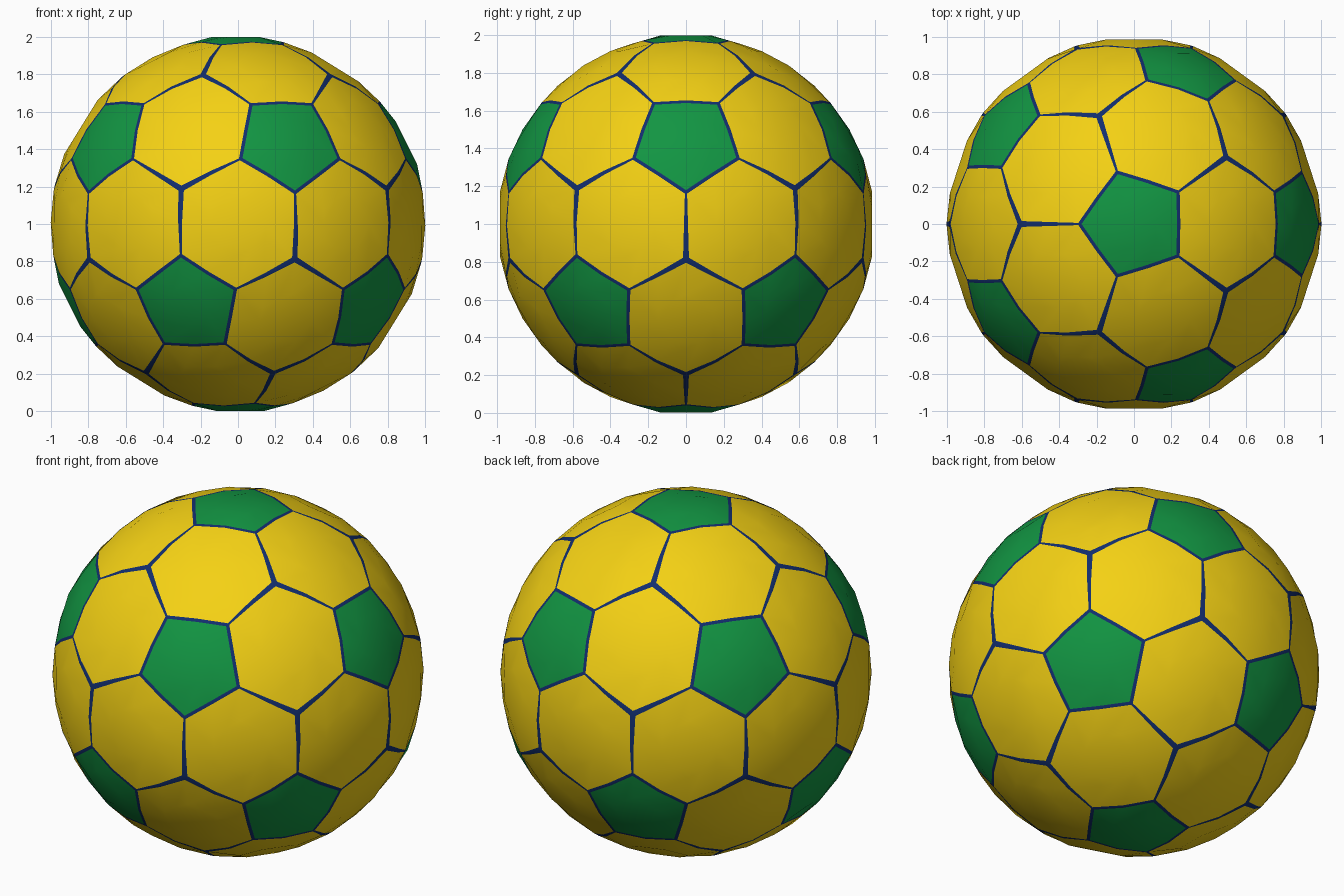
import bpy, bmesh, math
from mathutils import Vector

if "Cube" in bpy.data.objects:
    bpy.data.objects.remove(bpy.data.objects["Cube"])

CENTRE = Vector((0, 0, 1))
PENT_R, HEX_R = 0.28, 0.34      # circumradius of each panel kind
GREEN = (0.006, 0.30, 0.055, 1)
YELLOW = (0.91, 0.64, 0.007, 1)
BLUE = (0.006, 0.027, 0.156, 1)


def finish(bm, name, colour):
    bmesh.ops.recalc_face_normals(bm, faces=bm.faces)
    mesh = bpy.data.meshes.new(name)
    bm.to_mesh(mesh)
    bm.free()
    obj = bpy.data.objects.new(name, mesh)
    obj.location = CENTRE
    bpy.context.collection.objects.link(obj)
    mat = bpy.data.materials.new(name + "_colour")
    mat.diffuse_color = colour
    mat.use_nodes = True
    mat.node_tree.nodes["Principled BSDF"].inputs["Base Color"].default_value = mat.diffuse_color
    mesh.materials.append(mat)
    bpy.ops.object.select_all(action='DESELECT')
    obj.select_set(True)
    bpy.context.view_layer.objects.active = obj
    bpy.ops.object.shade_smooth_by_angle(angle=math.radians(40))
    return obj


def ring(n, normal, toward, radius, scale):
    """Polygon with edge midpoints, one edge facing 'toward', bulged to the ball."""
    u = (toward - normal * toward.dot(normal)).normalized()
    v = normal.cross(u)
    height = math.sqrt(1 - radius * radius)
    corners = []
    for k in range(n):
        a = (k + 0.5) * math.tau / n
        corners.append(normal * height + (u * math.cos(a) + v * math.sin(a)) * radius)
    pts = []
    for k in range(n):
        pts += [corners[k], (corners[k] + corners[(k + 1) % n]).normalized()]
    return [p * scale for p in pts]


def panel(bm, n, normal, toward, radius, crown, rim_points):
    """Curved panel: flat middle polygon and a sloping border."""
    outer = ring(n, normal, toward, radius, 1.0)
    inner = ring(n, normal, toward, radius * 0.5, crown)[::2]
    mids = [(inner[k] + inner[(k + 1) % n]) / 2 for k in range(n)]
    inner = [p for pair in zip(inner, mids) for p in pair]
    rim_points += outer
    vo = [bm.verts.new(p) for p in outer]
    vi = [bm.verts.new(p) for p in inner]
    m = 2 * n
    for k in range(m):
        j = (k + 1) % m
        bm.faces.new((vo[k], vo[j], vi[j], vi[k]))
    bm.faces.new(vi)


# Twelve pentagon directions: two poles and two staggered rings
lat = math.atan(0.5)
pents = [Vector((0, 0, 1)), Vector((0, 0, -1))]
for k in range(5):
    for sign, shift in ((1, 0), (-1, 36)):
        a = math.radians(72 * k + shift)
        pents.append(Vector((math.cos(lat) * math.cos(a),
                             math.cos(lat) * math.sin(a), sign * math.sin(lat))))

rim = []
# Green pentagon panels
bm = bmesh.new()
for p in pents:
    near = next(q for q in pents if 0.3 < p.dot(q) < 0.6)
    panel(bm, 5, p, near, PENT_R, 1.008, rim)
finish(bm, "pentagon_panels", GREEN)

# Yellow hexagon panels, halfway between neighbouring pentagons
bm = bmesh.new()
for i, p in enumerate(pents):
    for q in pents[i + 1:]:
        if 0.3 < p.dot(q) < 0.6:
            panel(bm, 6, (p + q).normalized(), q - p, HEX_R, 1.0, rim)
finish(bm, "hexagon_panels", YELLOW)

# Blue seams: hull through all panel rims, showing only in the gaps
bm = bmesh.new()
for p in rim:
    bm.verts.new(p)
hull = bmesh.ops.convex_hull(bm, input=bm.verts[:])
finish(bm, "seam_core", BLUE)
